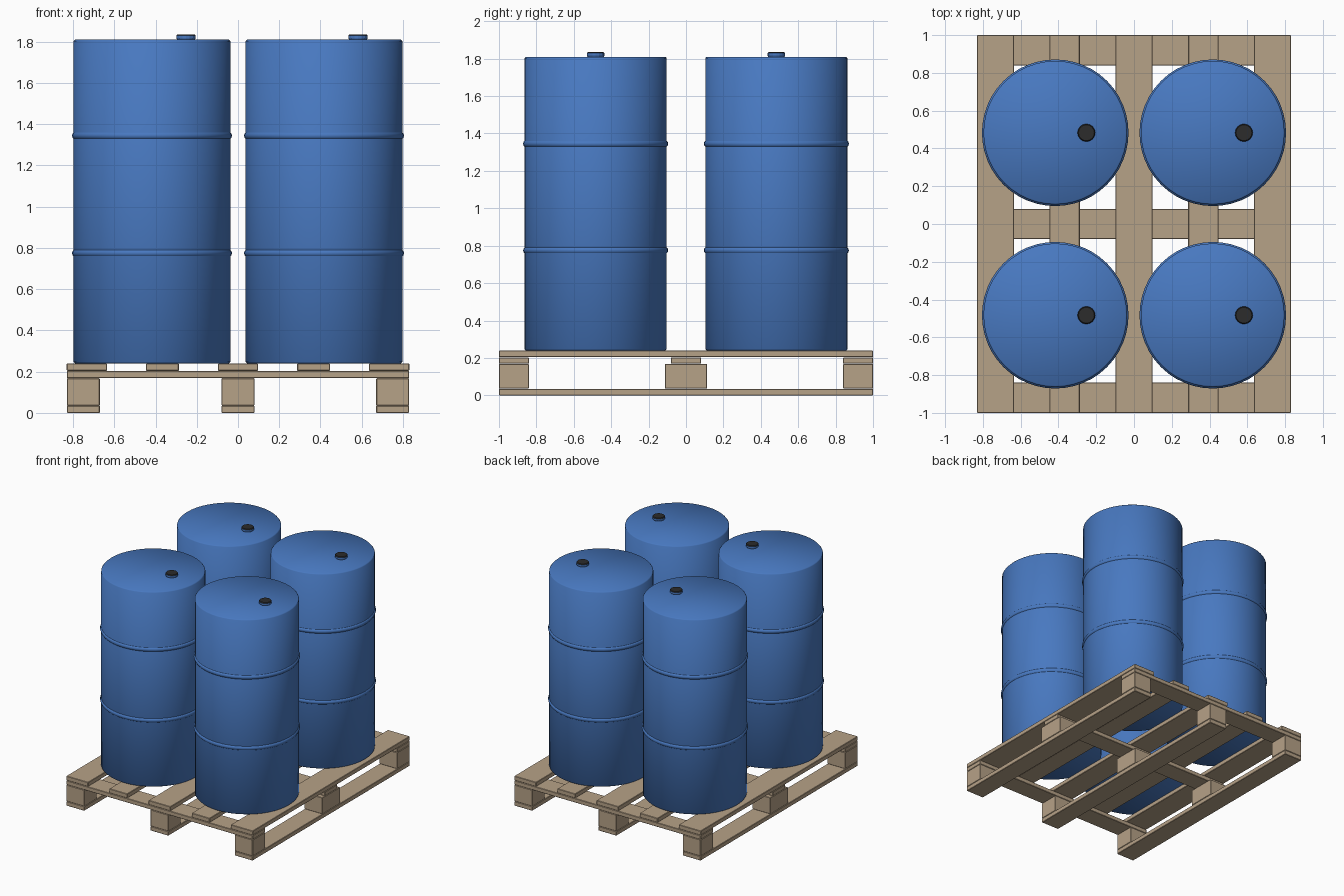
import bpy
import bmesh
import math
from mathutils import Matrix

cube = bpy.data.objects.get("Cube")
if cube:
    bpy.data.objects.remove(cube, do_unlink=True)


def material(name, color):
    mat = bpy.data.materials.new(name)
    mat.use_nodes = True
    mat.diffuse_color = color
    mat.node_tree.nodes["Principled BSDF"].inputs["Base Color"].default_value = color
    return mat


wood = material("pale_wood", (0.47, 0.36, 0.245, 1))
blue = material("drum_blue", (0.065, 0.19, 0.53, 1))
dark = material("cap_black", (0.025, 0.025, 0.025, 1))


def add_object(name, bm, mats, smooth=False):
    bmesh.ops.recalc_face_normals(bm, faces=bm.faces)
    for face in bm.faces:
        face.smooth = smooth
    mesh = bpy.data.meshes.new(name)
    bm.to_mesh(mesh)
    bm.free()
    for mat in mats:
        mesh.materials.append(mat)
    obj = bpy.data.objects.new(name, mesh)
    bpy.context.collection.objects.link(obj)
    return obj


def board(name, x, y, z, width, depth, height):
    """Box with slightly eased edges; z is its underside."""
    bm = bmesh.new()
    bmesh.ops.create_cube(bm, size=1)
    bmesh.ops.scale(bm, vec=(width, depth, height), verts=bm.verts)
    bmesh.ops.translate(bm, vec=(x, y, z + height / 2), verts=bm.verts)
    bmesh.ops.bevel(bm, geom=bm.edges[:], offset=0.003, segments=1, affect="EDGES")
    add_object(name, bm, [wood])


def lathe(name, profile, center, sides, mats, smooth=True, closed=False):
    """Spin a radius/height profile round a vertical axis."""
    bm = bmesh.new()
    verts = [bm.verts.new((r, 0, z)) for r, z in profile]
    edges = [bm.edges.new(pair) for pair in zip(verts, verts[1:])]
    if closed:
        edges.append(bm.edges.new((verts[-1], verts[0])))
    bmesh.ops.spin(bm, geom=verts + edges, cent=(0, 0, 0), axis=(0, 0, 1),
                   angle=math.tau, steps=sides)
    bmesh.ops.remove_doubles(bm, verts=bm.verts, dist=0.0001)
    if not closed:
        # Flat disc over each open end
        rims = [e for e in bm.edges if e.is_boundary]
        bmesh.ops.holes_fill(bm, edges=rims, sides=0)
    bm.transform(Matrix.Translation(center))
    return add_object(name, bm, mats, smooth)


# Pallet: runners, blocks and stringers
for x, side in ((-0.75, "right"), (0, "middle"), (0.75, "left")):
    board(f"{side}_runner", x, 0, 0, 0.16, 2, 0.035)
    for y, end, depth in ((-0.92, "front", 0.16), (0, "middle", 0.225), (0.92, "back", 0.16)):
        board(f"{end}_{side}_block", x, y, 0.036, 0.16, depth, 0.132)
for y, end in ((-0.92, "front"), (0, "middle"), (0.92, "back")):
    board(f"{end}_stringer", 0, y, 0.169, 1.66, 0.16, 0.034)

# Pallet deck
for i, (x, width) in enumerate(((-0.733, 0.195), (-0.367, 0.16), (0, 0.195),
                                (0.367, 0.16), (0.733, 0.195))):
    board(f"deck_board_{i + 1}", x, 0, 0.204, width, 2, 0.035)

# Drums with two rolling hoops and an off-centre bung
BASE, TOP, RADIUS, EDGE = 0.24, 1.81, 0.38, 0.007
body = [(RADIUS - EDGE, BASE), (RADIUS, BASE + EDGE),
        (RADIUS, TOP - EDGE), (RADIUS - EDGE, TOP)]
bung = [(0.04, TOP - 0.005), (0.047, TOP + 0.006),
        (0.047, TOP + 0.019), (0.042, TOP + 0.025)]
hoop = [(0.368 + 0.02 * math.cos(a), 0.02 * math.sin(a))
        for a in (math.tau * i / 12 for i in range(12))]

for x, side in ((-0.417, "right"), (0.417, "left")):
    for y, end in ((-0.483, "front"), (0.483, "back")):
        name = f"{end}_{side}"
        lathe(f"{name}_drum", body, (x, y, 0), 48, [blue])
        for z, level in ((0.775, "lower"), (1.345, "upper")):
            lathe(f"{name}_{level}_hoop", hoop, (x, y, z), 48, [blue], closed=True)
        cap = lathe(f"{name}_bung", bung, (x + 0.165, y, 0), 16, [blue, dark], smooth=False)
        for face in cap.data.polygons:
            face.material_index = 1 if face.normal.z > 0.5 else 0
